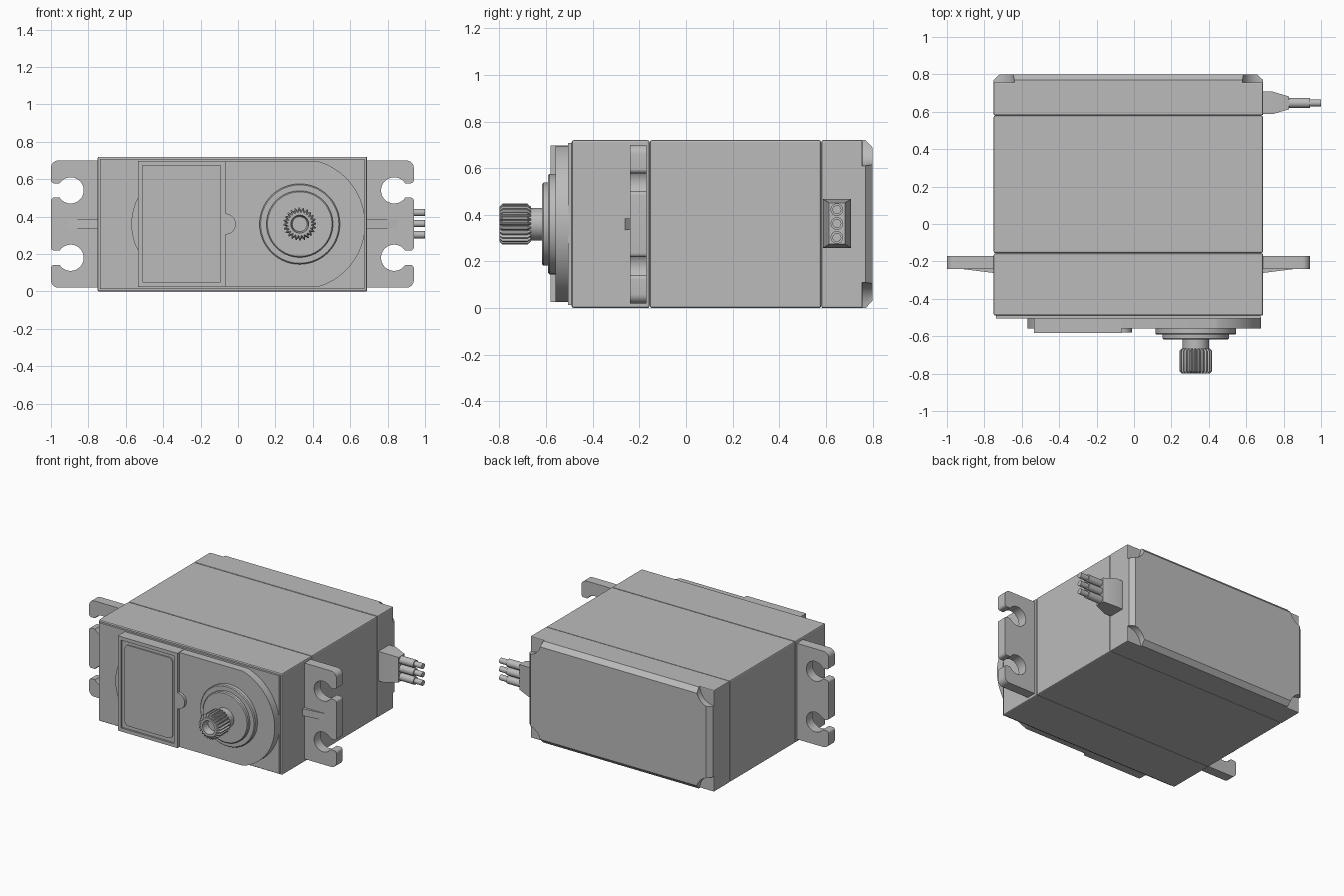
import bpy, bmesh
from math import sin, cos, pi, asin

cube = bpy.data.objects.get("Cube")
if cube:
    bpy.data.objects.remove(cube)

grey = bpy.data.materials.new("plain grey")
grey.use_nodes = True
colour = (0.5, 0.5, 0.5, 1)
grey.diffuse_color = colour
grey.node_tree.nodes["Principled BSDF"].inputs["Base Color"].default_value = colour

LEFT, RIGHT, HIGH, MID = -0.75, 0.69, 0.72, 0.36


def loft(name, rings, bevel=0):
    """Skin equal-length rings of 3D points and cap both ends."""
    bm = bmesh.new()
    loops = [[bm.verts.new(p) for p in ring] for ring in rings]
    n = len(rings[0])
    for a, b in zip(loops, loops[1:]):
        for i in range(n):
            j = (i + 1) % n
            bm.faces.new((a[i], a[j], b[j], b[i]))
    bm.faces.new(loops[0])
    bm.faces.new(loops[-1])
    bmesh.ops.recalc_face_normals(bm, faces=bm.faces)
    mesh = bpy.data.meshes.new(name)
    bm.to_mesh(mesh)
    bm.free()
    mesh.materials.append(grey)
    ob = bpy.data.objects.new(name, mesh)
    bpy.context.collection.objects.link(ob)
    if bevel:
        mod = ob.modifiers.new("edge", "BEVEL")
        mod.width = bevel
        mod.segments = 2
    else:
        bpy.ops.object.select_all(action="DESELECT")
        ob.select_set(True)
        bpy.context.view_layer.objects.active = ob
        bpy.ops.object.shade_smooth_by_angle()
    return ob


def at_y(profile, y):
    return [(x, y, z) for x, z in profile]


def at_x(profile, x):
    return [(x, y, z) for y, z in profile]


def prism(name, profile, y0, y1, bevel=0):
    return loft(name, [at_y(profile, y0), at_y(profile, y1)], bevel)


def rect(a0, a1, b0, b1, inset=0):
    a0, a1, b0, b1 = a0 + inset, a1 - inset, b0 + inset, b1 - inset
    return [(a0, b0), (a1, b0), (a1, b1), (a0, b1)]


def arc(a, b, r, t0, t1, n=8):
    return [(a + r * cos(t0 + (t1 - t0) * i / n), b + r * sin(t0 + (t1 - t0) * i / n))
            for i in range(n + 1)]


def circle(a, b, r, n=64):
    return arc(a, b, r, 0, 2 * pi, n)[:-1]


def round_rect(a0, a1, b0, b1, r):
    return (arc(a0 + r, b0 + r, r, pi, 1.5 * pi) + arc(a1 - r, b0 + r, r, 1.5 * pi, 2 * pi)
            + arc(a1 - r, b1 - r, r, 0, pi / 2) + arc(a0 + r, b1 - r, r, pi / 2, pi))


# Case front and middle sections
body = rect(LEFT, RIGHT, 0, HIGH)
prism("front_case", body, -0.49, -0.157, 0.008)
prism("middle_case", body, -0.155, 0.579, 0.008)
prism("front_seam", rect(LEFT, RIGHT, 0, HIGH, 0.01), -0.17, -0.14)
prism("back_seam", rect(LEFT, RIGHT, 0, HIGH, 0.01), 0.565, 0.6)


# Back cover: chamfered rim with a round screw pocket at each corner
def pocketed(inset, r=0.11, n=10):
    t0 = asin(inset / r)
    pts = []
    for k, (sx, sz) in enumerate([(1, 1), (-1, 1), (-1, -1), (1, -1)]):
        cx = RIGHT if sx > 0 else LEFT
        cz = HIGH if sz > 0 else 0
        quarter = [(cx - sx * x, cz - sz * z) for x, z in arc(0, 0, r, t0, pi / 2 - t0, n)]
        pts += quarter if k % 2 else quarter[::-1]
    return pts


prism("back_cover", body, 0.581, 0.757, 0.006)
loft("back_cover_rim", [at_y(pocketed(0), 0.75), at_y(pocketed(0), 0.77),
                        at_y(pocketed(0.032), 0.80)])

# Mounting ears: open round slots, outline mirrored about the mid height
slot_u, slot_z, hole, half, r = 0.145, 0.18, 0.07, 0.038, 0.018
a = asin(half / hole)
lower = [(-0.02, 0.02)]
lower += arc(0.21, 0.06, 0.04, -pi / 2, 0)
lower += arc(0.25 - r, slot_z - half - r, r, 0, pi / 2)
lower += arc(slot_u, slot_z, hole, -a, a - 2 * pi, 36)
lower += arc(0.25 - r, slot_z + half + r, r, -pi / 2, 0)
outline = lower + [(u, HIGH - z) for u, z in reversed(lower)]
for side, edge, s in (("left", RIGHT, 1), ("right", LEFT, -1)):
    prism(side + "_mounting_ear", [(edge + s * u, z) for u, z in outline], -0.24, -0.17)
    loft(side + "_ear_rib", [at_x(rect(-0.263, -0.2, 0.335, 0.385), edge - s * 0.01),
                             at_x(rect(-0.241, -0.2, 0.335, 0.385), edge + s * 0.165)])

# Front plates
prism("front_plate", rect(LEFT, RIGHT, 0, HIGH, 0.013), -0.505, -0.48)
gx = 0.33
t = asin(0.335 / 0.35)
gear_plate = [(-0.53, 0.025)] + arc(gx, MID, 0.35, -t, t, 40) + [(-0.53, 0.695)]
prism("gear_cover", gear_plate, -0.56, -0.5)
prism("cover_bulge", arc(-0.265, MID, 0.305, pi - 0.5, pi + 0.5, 20), -0.56, -0.5)

# Raised lid with a sunken border and a rounded centre panel
lid = (-0.535, -0.068, 0.025, 0.697)
loft("lid_frame", [at_y(rect(*lid), -0.5), at_y(rect(*lid), -0.582),
                   at_y(rect(*lid, 0.025), -0.582), at_y(rect(*lid, 0.025), -0.57)])
prism("lid_panel", round_rect(-0.485, -0.11, 0.075, 0.647, 0.03), -0.578, -0.565)
prism("lid_tab", arc(-0.068, MID, 0.056, -pi / 2, pi / 2, 20), -0.58, -0.55)

# Output boss and shaft
for name, rad, y0, y1 in (("boss_base", 0.215, -0.55, -0.592),
                          ("boss_step", 0.178, -0.58, -0.617)):
    loft(name, [at_y(circle(gx, MID, rad), y0), at_y(circle(gx, MID, rad), y1 + 0.006),
                at_y(circle(gx, MID, rad - 0.006), y1)])
prism("output_shaft", circle(gx, MID, 0.07), -0.68, -0.6)


# Toothed spline with a centre hole
def gear(shrink, teeth=24):
    pts = []
    for i in range(teeth * 4):
        rad = (0.088 if i % 4 < 2 else 0.076) - shrink
        ang = 2 * pi * i / (teeth * 4)
        pts.append((gx + rad * cos(ang), MID + rad * sin(ang)))
    return pts


bore = circle(gx, MID, 0.048, 96)
loft("output_spline", [at_y(gear(0.014), -0.665), at_y(gear(0), -0.68), at_y(gear(0), -0.787),
                       at_y(gear(0.014), -0.80), at_y(bore, -0.80),
                       at_y(circle(gx, MID, 0.04, 96), -0.75)])

# Cable grommet and three wires
grommet = [(RIGHT - 0.02, 0), (0.74, 0), (0.83, 1)]
loft("cable_grommet", [at_x(rect(0.587 + 0.027 * k, 0.708 - 0.027 * k,
                                 0.258 + 0.016 * k, 0.467 - 0.016 * k), x) for x, k in grommet])
for i, z in enumerate((0.303, 0.3625, 0.422)):
    loft(f"wire_sleeve_{i + 1}", [at_x(circle(0.647, z, 0.027, 24), x) for x in (0.8, 0.94)])
    loft(f"wire_core_{i + 1}", [at_x(circle(0.647, z, 0.019, 24), x) for x in (0.9, 1.0)])
